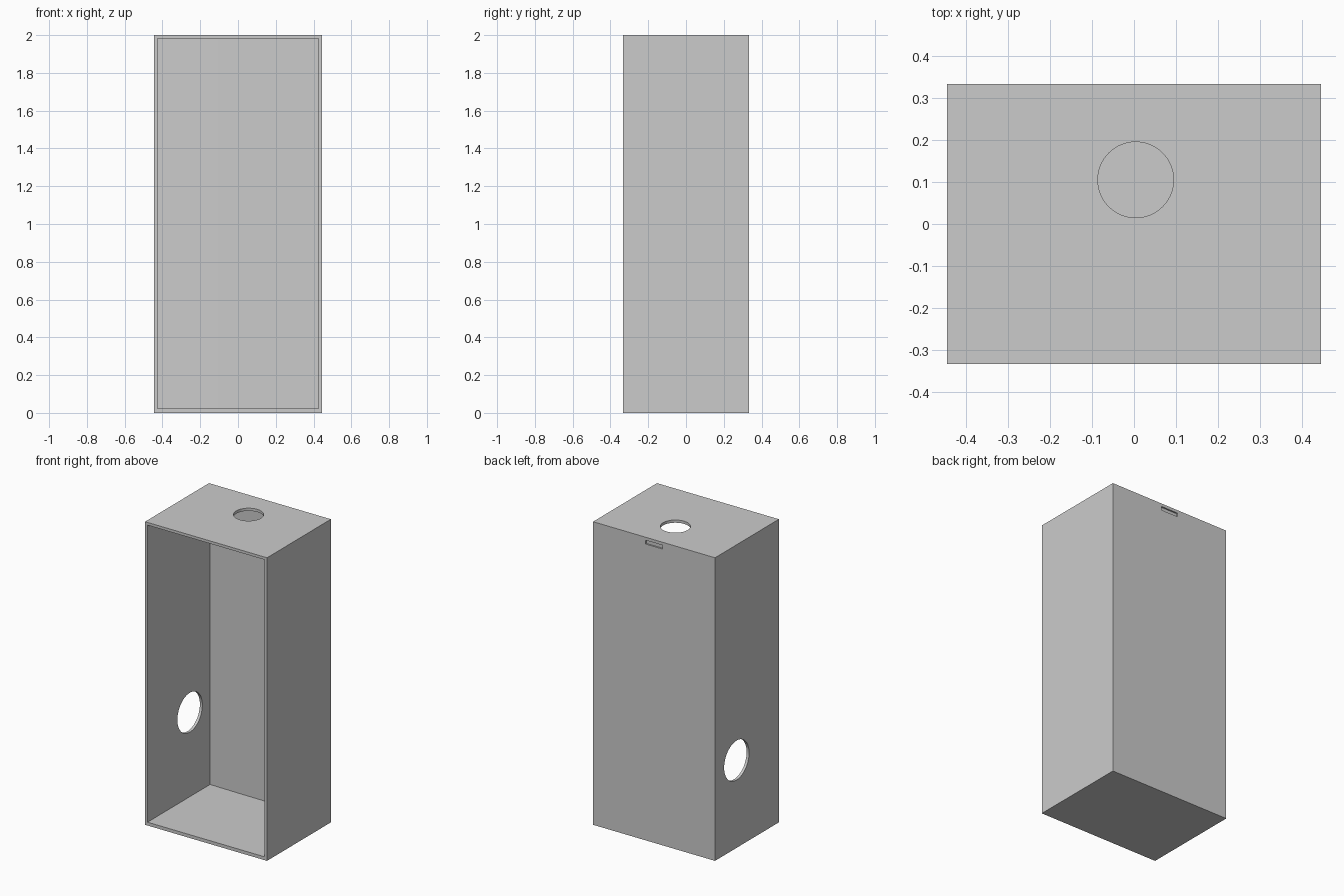
import bpy, bmesh, math
from mathutils import Matrix

if "Cube" in bpy.data.objects:
    bpy.data.objects.remove(bpy.data.objects["Cube"], do_unlink=True)

GREY = (0.6, 0.6, 0.6, 1.0)
grey = bpy.data.materials.new("light grey")
grey.use_nodes = True
grey.diffuse_color = GREY
grey.node_tree.nodes["Principled BSDF"].inputs["Base Color"].default_value = GREY

HALF_X, HALF_Y, HEIGHT = 0.445, 0.333, 2.0
WALL = 0.018


def finish(name, bm):
    bmesh.ops.recalc_face_normals(bm, faces=bm.faces)
    mesh = bpy.data.meshes.new(name)
    bm.to_mesh(mesh)
    bm.free()
    mesh.materials.append(grey)
    obj = bpy.data.objects.new(name, mesh)
    bpy.context.collection.objects.link(obj)
    return obj


def prism(name, outline, z0, z1):
    """Extrude an x-y outline from z0 up to z1."""
    bm = bmesh.new()
    face = bm.faces.new([bm.verts.new((x, y, z0)) for x, y in outline])
    new = bmesh.ops.extrude_face_region(bm, geom=[face])["geom"]
    bmesh.ops.translate(bm, vec=(0, 0, z1 - z0),
                        verts=[v for v in new if isinstance(v, bmesh.types.BMVert)])
    return finish(name, bm)


def box(name, x0, x1, y0, y1, z0, z1):
    return prism(name, [(x0, y0), (x1, y0), (x1, y1), (x0, y1)], z0, z1)


def cylinder(name, radius, length, centre, turn=0):
    bm = bmesh.new()
    bmesh.ops.create_cone(bm, cap_ends=True, segments=64, radius1=radius, radius2=radius,
                          depth=length,
                          matrix=Matrix.Translation(centre) @ Matrix.Rotation(turn, 4, "Y"))
    return finish(name, bm)


def carve(obj, cutters):
    """Subtract the cutters, then remove them."""
    for cutter in cutters:
        cutter.hide_render = True
        mod = obj.modifiers.new("cut", "BOOLEAN")
        mod.operation, mod.solver, mod.object = "DIFFERENCE", "EXACT", cutter
    graph = bpy.context.evaluated_depsgraph_get()
    mesh = bpy.data.meshes.new_from_object(obj.evaluated_get(graph))
    obj.modifiers.clear()
    obj.data = mesh
    for cutter in cutters:
        bpy.data.objects.remove(cutter, do_unlink=True)
    mesh.materials.clear()
    mesh.materials.append(grey)
    mesh.polygons.foreach_set("material_index", [0] * len(mesh.polygons))


def lid_outline(back):
    """Dovetail section, slightly bowed on its inner side."""
    inner, outer, steps = 0.435, 0.423, 12
    pts = []
    for i in range(steps + 1):
        t = 2 * i / steps - 1
        pts.append((inner * t, 0.314 + 0.005 * t * t))
    flare = (inner - outer) / (HALF_Y - 0.319)
    edge = inner - flare * (back - 0.319)
    return pts + [(edge, back), (-edge, back)]


# Case: open front, dovetail slot at the back, cable holes in top and right side
case = box("case", -HALF_X, HALF_X, -HALF_Y, HALF_Y, 0, HEIGHT)
carve(case, [
    box("cavity", -HALF_X + WALL, HALF_X - WALL, -HALF_Y - 0.1, 0.322, 0.022, HEIGHT - WALL),
    prism("lid_slot", lid_outline(HALF_Y + 0.01), 0.016, HEIGHT + 0.1),
    cylinder("top_cutter", 0.09, 0.2, (0.004, 0.105, HEIGHT)),
    cylinder("side_cutter", 0.13, 0.2, (-HALF_X, 0.108, 0.578), math.pi / 2),
])

# Sliding back lid with a small finger groove
lid = prism("sliding_lid", lid_outline(HALF_Y), 0.016, HEIGHT)
carve(lid, [box("finger_groove", -0.0625, 0.0625, HALF_Y - 0.01, HALF_Y + 0.1, 1.955, 1.98)])

# Smooth hole rims, crisp corners
bpy.ops.object.select_all(action="DESELECT")
for obj in (case, lid):
    obj.select_set(True)
bpy.context.view_layer.objects.active = case
bpy.ops.object.shade_smooth_by_angle(angle=math.radians(30))
